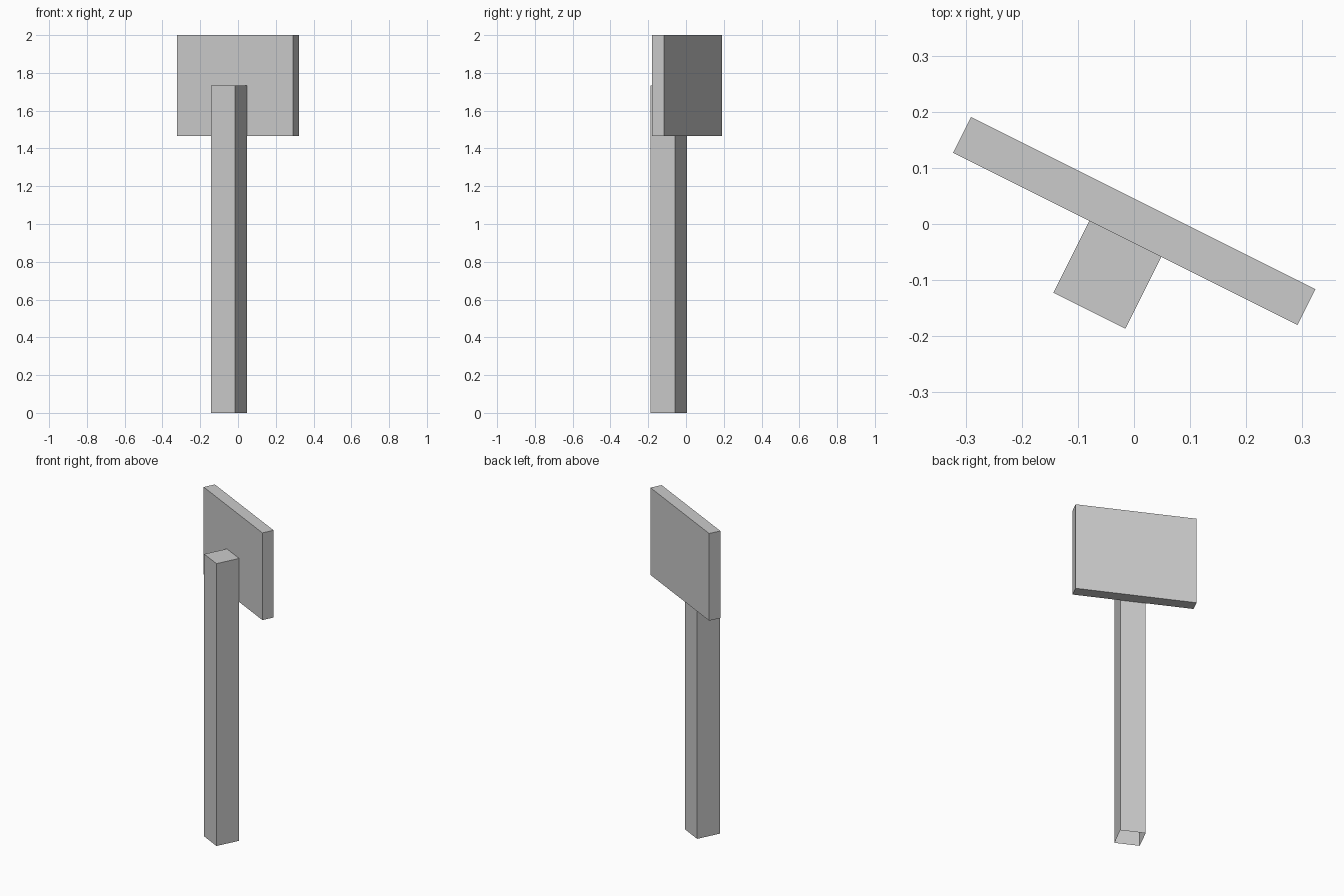
import bpy, bmesh, math
from mathutils import Matrix

if "Cube" in bpy.data.objects:
    bpy.data.objects.remove(bpy.data.objects["Cube"])

TURN = Matrix.Rotation(-math.atan(0.5), 4, 'Z')  # whole sign is turned about z


def box(name, center, size, open_bottom=False):
    bm = bmesh.new()
    bmesh.ops.create_cube(bm, size=1, matrix=Matrix.Translation(center) @ Matrix.Diagonal((*size, 1)))
    if open_bottom:
        bm.normal_update()
        bottom = [f for f in bm.faces if f.normal.z < -0.9]
        bmesh.ops.delete(bm, geom=bottom, context='FACES_ONLY')
    mesh = bpy.data.meshes.new(name)
    bm.to_mesh(mesh)
    bm.free()
    obj = bpy.data.objects.new(name, mesh)
    obj.matrix_world = TURN
    bpy.context.collection.objects.link(obj)
    return obj


# Board, with the post flush against its front face
box("sign_board", (-0.002, 0.005, 1.7325), (0.686, 0.071, 0.535))

# Square post, open underneath
box("post", (-0.002, -0.1022, 0.866), (0.1434, 0.1434, 1.732), open_bottom=True)
